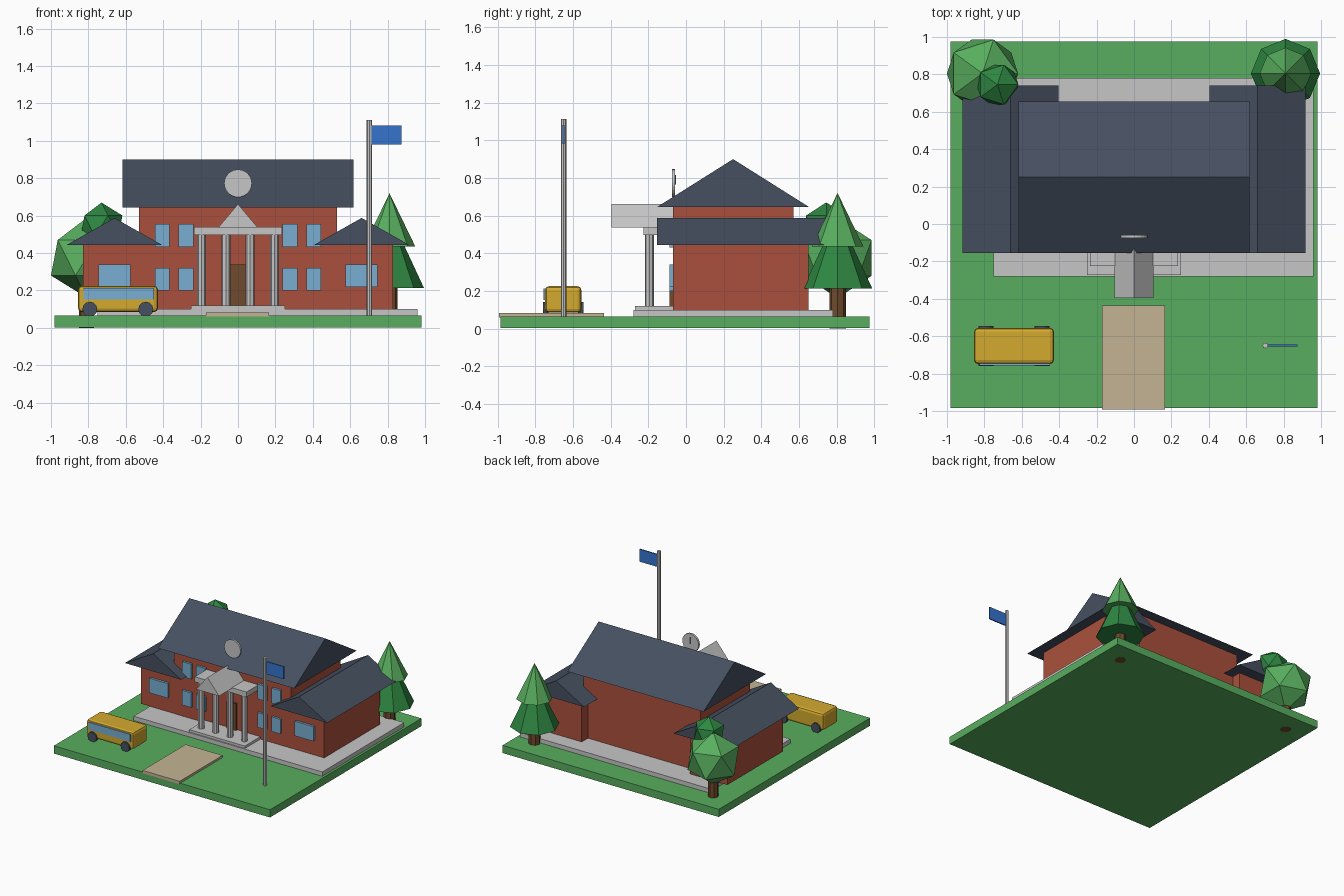
import bpy
import bmesh
from math import radians
from mathutils import Matrix, Vector

cube = bpy.data.objects.get("Cube")
if cube:
    bpy.data.objects.remove(cube, do_unlink=True)


def material(name, r, g, b):
    rgba = [(c / 255 / 12.92 if c < 11 else ((c / 255 + 0.055) / 1.055) ** 2.4) for c in (r, g, b)] + [1]
    m = bpy.data.materials.new(name)
    m.use_nodes = True
    m.diffuse_color = rgba
    m.node_tree.nodes["Principled BSDF"].inputs["Base Color"].default_value = rgba
    return m


GRASS = material("grass green", 88, 174, 94)
LEAF = material("dark leaf green", 46, 135, 66)
BRICK = material("red brick", 170, 80, 60)
SLATE = material("dark slate", 70, 80, 96)
STONE = material("pale stone", 198, 198, 198)
GLASS = material("window blue", 120, 175, 212)
YELLOW = material("bus yellow", 212, 170, 46)
SAND = material("sandy path", 196, 180, 148)
WOOD = material("brown wood", 112, 74, 44)
FLAG = material("flag blue", 54, 116, 206)


def finish(bm, name, mat):
    bmesh.ops.recalc_face_normals(bm, faces=bm.faces)
    mesh = bpy.data.meshes.new(name)
    bm.to_mesh(mesh)
    bm.free()
    mesh.materials.append(mat)
    obj = bpy.data.objects.new(name, mesh)
    bpy.context.collection.objects.link(obj)
    return obj


def box(name, mat, x, y, z):
    """Box from its (low, high) extent on each axis."""
    bm = bmesh.new()
    size = [hi - lo for lo, hi in (x, y, z)]
    mid = [(hi + lo) / 2 for lo, hi in (x, y, z)]
    bmesh.ops.create_cube(bm, size=1, matrix=Matrix.Translation(mid) @ Matrix.Diagonal((*size, 1)))
    return finish(bm, name, mat)


def gable(name, mat, x, y, z, ridge):
    """Solid triangular roof with its ridge along the given axis."""
    bm = bmesh.new()
    if ridge == "x":
        mid = sum(y) / 2
        tri = [(x[0], y[0], z[0]), (x[0], y[1], z[0]), (x[0], mid, z[1])]
        run = Vector((x[1] - x[0], 0, 0))
    else:
        mid = sum(x) / 2
        tri = [(x[0], y[0], z[0]), (x[1], y[0], z[0]), (mid, y[0], z[1])]
        run = Vector((0, y[1] - y[0], 0))
    face = bm.faces.new([bm.verts.new(p) for p in tri])
    ext = bmesh.ops.extrude_face_region(bm, geom=[face], use_keep_orig=True)
    verts = [v for v in ext["geom"] if isinstance(v, bmesh.types.BMVert)]
    bmesh.ops.translate(bm, verts=verts, vec=run)
    return finish(bm, name, mat)


def cone(name, mat, centre, r1, r2, depth, sides, along_y=False):
    """Cylinder or cone about its centre."""
    bm = bmesh.new()
    mat4 = Matrix.Translation(centre)
    if along_y:
        mat4 = mat4 @ Matrix.Rotation(radians(90), 4, "X")
    bmesh.ops.create_cone(bm, cap_ends=True, segments=sides, radius1=r1, radius2=r2, depth=depth, matrix=mat4)
    return finish(bm, name, mat)


def upright(name, mat, x, y, z, r1, r2, sides):
    return cone(name, mat, (x, y, sum(z) / 2), r1, r2, z[1] - z[0], sides)


def leaf_ball(name, mat, centre, radius):
    bm = bmesh.new()
    bmesh.ops.create_icosphere(bm, subdivisions=1, radius=radius, matrix=Matrix.Translation(centre))
    return finish(bm, name, mat)


# Grounds
box("lawn", GRASS, (-0.98, 0.98), (-0.985, 0.975), (0.002, 0.065))
box("terrace", STONE, (-0.75, 0.96), (-0.28, 0.78), (0.06, 0.1))
box("path", SAND, (-0.17, 0.165), (-0.993, -0.435), (0.06, 0.083))

# Main building
box("main_walls", BRICK, (-0.53, 0.53), (-0.07, 0.57), (0.1, 0.65))
gable("main_roof", SLATE, (-0.617, 0.617), (-0.155, 0.655), (0.645, 0.9), "x")

# Wings and windows, mirrored
for side, s in (("left", 1), ("right", -1)):
    def span(a, b):
        return tuple(sorted((a * s, b * s)))

    box(side + "_wing_walls", BRICK, span(0.49, 0.83), (-0.069, 0.65), (0.1, 0.45))
    gable(side + "_wing_roof", SLATE, span(0.405, 0.917), (-0.155, 0.74), (0.443, 0.588), "y")
    box(side + "_wing_window", GLASS, span(0.575, 0.745), (-0.088, -0.065), (0.22, 0.34))
    for floor, z in (("lower", (0.2, 0.32)), ("upper", (0.432, 0.555))):
        for place, x in (("inner", 0.237), ("outer", 0.365)):
            box(f"{side}_{floor}_{place}_window", GLASS, span(x, x + 0.08), (-0.088, -0.065), z)

# Entrance portico
box("door", WOOD, (-0.042, 0.042), (-0.088, -0.065), (0.11, 0.34))
box("portico_step", STONE, (-0.252, 0.252), (-0.272, -0.065), (0.095, 0.12))
for i, x in enumerate((-0.195, -0.065, 0.065, 0.195)):
    upright(f"column_{i + 1}", STONE, x, -0.195, (0.115, 0.505), 0.024, 0.024, 8)
box("portico_beam", STONE, (-0.235, 0.235), (-0.225, -0.065), (0.498, 0.54))
gable("pediment", STONE, (-0.105, 0.105), (-0.395, 0.08), (0.537, 0.662), "y")

# Roof clock
cone("clock_disc", STONE, (0, -0.066, 0.773), 0.074, 0.074, 0.016, 24, True)
box("clock_hand", SLATE, (-0.006, 0.006), (-0.06, -0.054), (0.765, 0.815))

# Flagpole
upright("flagpole", STONE, 0.702, -0.65, (0.06, 1.112), 0.015, 0.015, 8)
box("flag", FLAG, (0.712, 0.873), (-0.655, -0.645), (0.98, 1.082))

# Bus
bus = box("bus_body", YELLOW, (-0.855, -0.428), (-0.748, -0.556), (0.085, 0.225))
bevel = bus.modifiers.new("rounded_edges", "BEVEL")
bevel.width = 0.02
bevel.segments = 2
box("bus_windows", GLASS, (-0.825, -0.448), (-0.756, -0.74), (0.152, 0.212))
for end, x in (("rear", -0.792), ("front", -0.493)):
    for side, y in (("near", -0.745), ("far", -0.56)):
        cone(f"bus_{end}_{side}_wheel", SLATE, (x, y, 0.1), 0.04, 0.04, 0.03, 12, True)

# Pine tree
upright("pine_trunk", WOOD, 0.81, 0.805, (0.001, 0.24), 0.044, 0.044, 8)
upright("pine_lower_branches", LEAF, 0.81, 0.805, (0.212, 0.61), 0.185, 0, 8)
upright("pine_upper_branches", GRASS, 0.81, 0.805, (0.435, 0.72), 0.138, 0, 8)

# Round tree
upright("round_tree_trunk", WOOD, -0.81, 0.805, (0, 0.25), 0.04, 0.04, 8)
leaf_ball("round_tree_crown", GRASS, (-0.81, 0.805, 0.375), 0.2125)
leaf_ball("round_tree_top", LEAF, (-0.73, 0.745, 0.545), 0.125)
